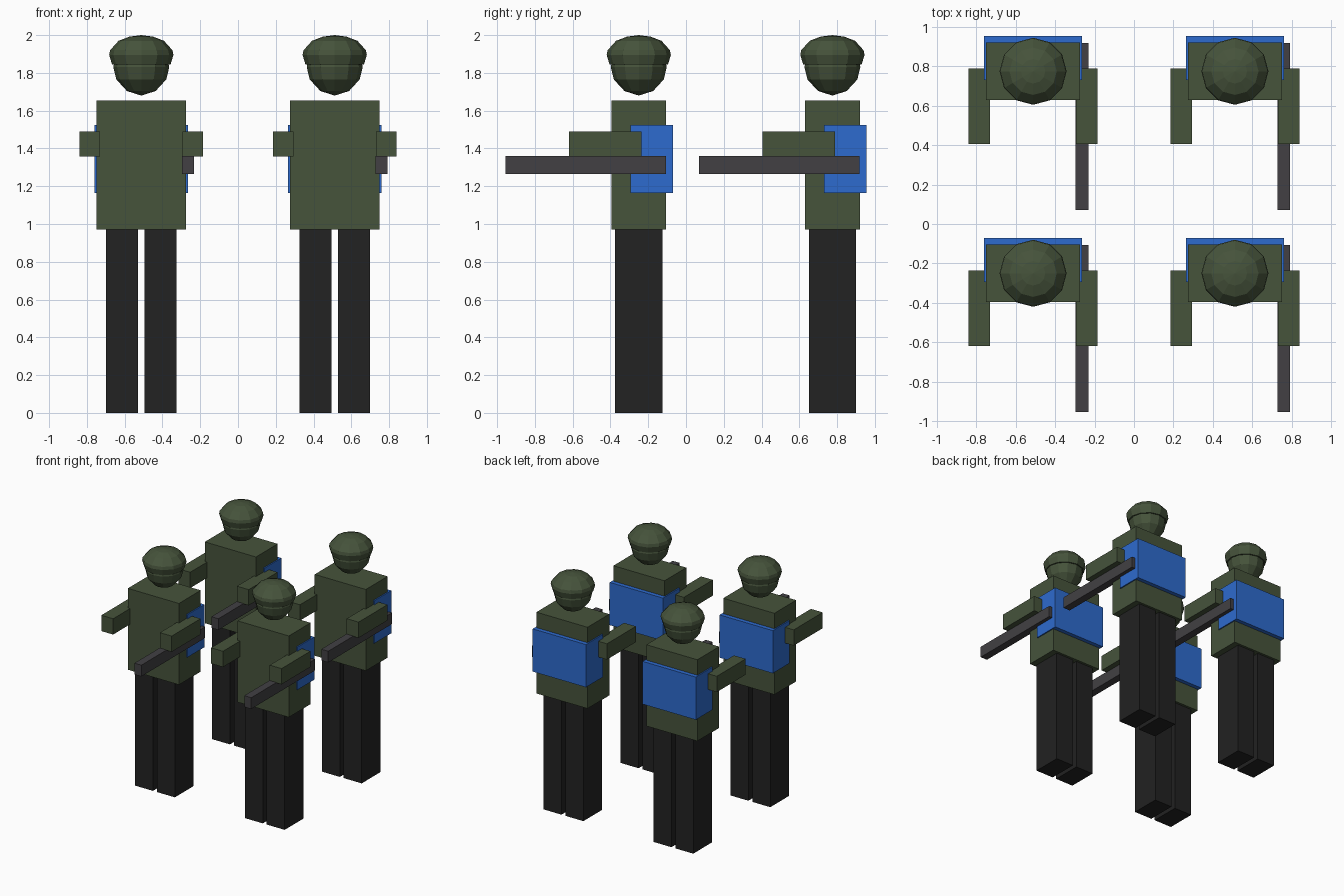
import bpy
import bmesh
import math
from mathutils import Matrix, Vector

cube = bpy.data.objects.get("Cube")
if cube:
    bpy.data.objects.remove(cube, do_unlink=True)


def make_material(name, rgb):
    mat = bpy.data.materials.new(name)
    mat.use_nodes = True
    color = (*rgb, 1.0)
    mat.diffuse_color = color
    mat.node_tree.nodes["Principled BSDF"].inputs["Base Color"].default_value = color
    return mat


OLIVE = make_material("olive green", (0.061, 0.087, 0.044))
BLACK = make_material("trouser black", (0.016, 0.016, 0.016))
BLUE = make_material("pack blue", (0.027, 0.147, 0.62))
GREY = make_material("gun grey", (0.054, 0.051, 0.057))


def finish(bm, name, mat):
    bmesh.ops.recalc_face_normals(bm, faces=bm.faces)
    mesh = bpy.data.meshes.new(name)
    bm.to_mesh(mesh)
    bm.free()
    mesh.materials.append(mat)
    return name, mesh


def box(name, mat, x, y, z):
    """Box from its (low, high) extent on each axis."""
    bm = bmesh.new()
    bmesh.ops.create_cube(bm, size=1)
    size = [b - a for a, b in (x, y, z)]
    centre = Vector([(a + b) / 2 for a, b in (x, y, z)])
    bm.transform(Matrix.Translation(centre) @ Matrix.Diagonal((*size, 1)))
    return finish(bm, name, mat)


def lathe(name, mat, profile, sides=12):
    """Revolve (radius, height) points about the vertical axis."""
    bm = bmesh.new()
    verts = [bm.verts.new((r, 0, z)) for r, z in profile]
    edges = [bm.edges.new(pair) for pair in zip(verts, verts[1:])]
    bmesh.ops.spin(bm, geom=verts + edges, cent=(0, 0, 0), axis=(0, 0, 1),
                   angle=math.tau, steps=sides)
    bmesh.ops.remove_doubles(bm, verts=bm.verts, dist=0.0005)
    return finish(bm, name, mat)


# Parts of one figure, centred on its own vertical axis
parts = [
    box("torso", OLIVE, (-0.238, 0.238), (-0.145, 0.145), (0.97, 1.655)),
    box("backpack", BLUE, (-0.248, 0.248), (-0.045, 0.18), (1.165, 1.525)),
    box("rifle", GREY, (0.215, 0.28), (-0.705, 0.143), (1.265, 1.36)),
    lathe("head", OLIVE, [(0, 1.68), (0.076, 1.704), (0.132, 1.765),
                          (0.148, 1.83), (0.14, 1.87), (0, 1.88)]),
    lathe("helmet", OLIVE, [(0, 1.845), (0.155, 1.845), (0.17, 1.895),
                            (0.165, 1.92), (0.12, 1.97), (0.062, 1.992), (0, 2)]),
]
for side, s in (("left", 1), ("right", -1)):
    parts.append(box(side + "_leg", BLACK, sorted((s * 0.018, s * 0.186)),
                     (-0.125, 0.125), (0, 0.97)))
    parts.append(box(side + "_arm", OLIVE, sorted((s * 0.218, s * 0.328)),
                     (-0.37, 0.015), (1.357, 1.49)))

# Two rows of two figures sharing the same meshes
for row, y in (("front", -0.25), ("back", 0.775)):
    for column, x in (("right", -0.512), ("left", 0.512)):
        for name, mesh in parts:
            obj = bpy.data.objects.new(f"{row}_{column}_soldier_{name}", mesh)
            obj.location = (x, y, 0)
            bpy.context.collection.objects.link(obj)
